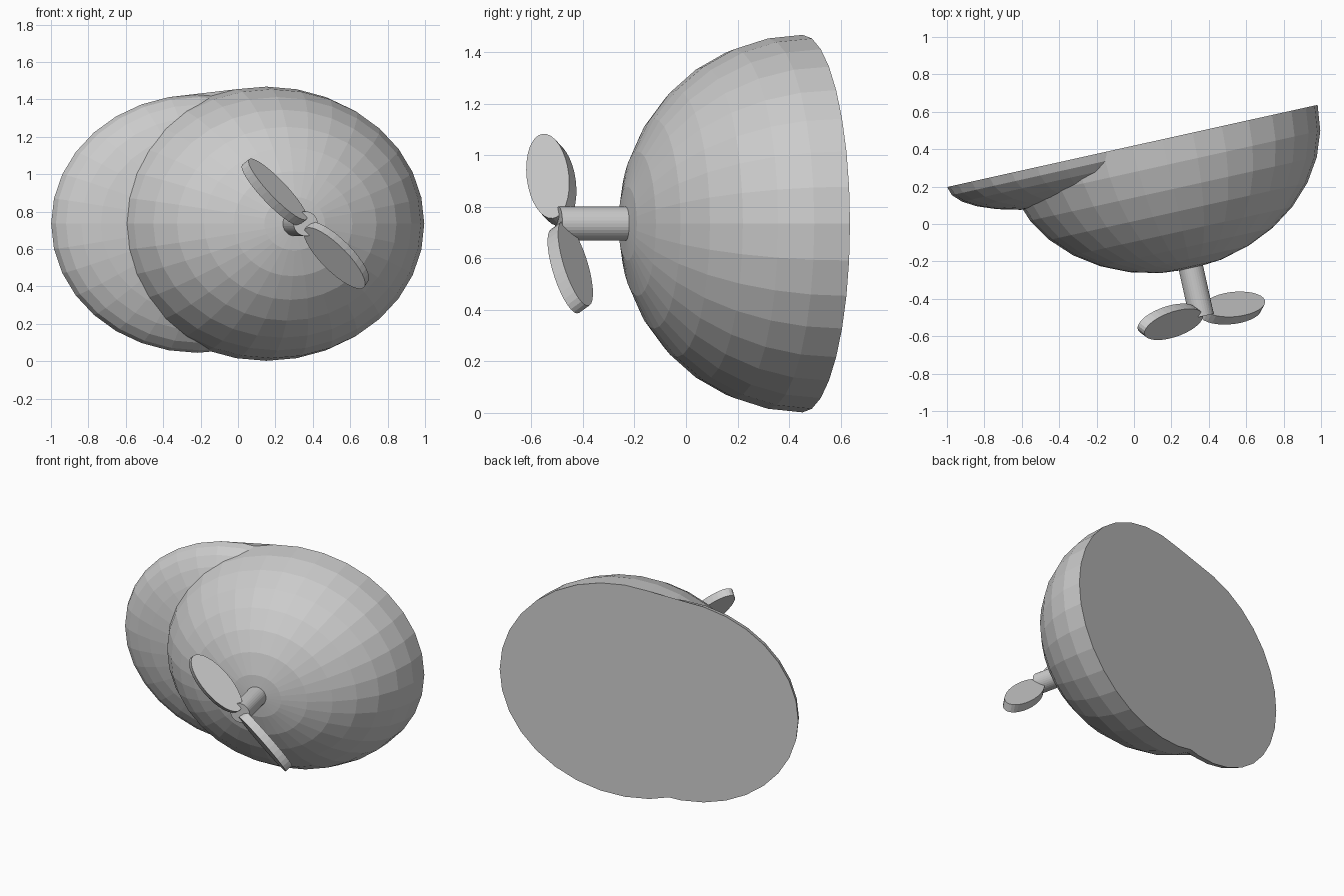
import bpy, bmesh
from math import radians
from mathutils import Matrix, Vector

if "Cube" in bpy.data.objects:
    bpy.data.objects.remove(bpy.data.objects["Cube"])

# Local frame: origin in the flat back face, -y along the shaft, then turned about z
FRAME = Matrix.Translation((0.152, 0.453, 0.735)) @ Matrix.Rotation(radians(12.5), 4, 'Z')
TO_Y = Matrix.Rotation(radians(90), 4, 'X')  # sends +z to -y


def make(name, bm):
    bmesh.ops.recalc_face_normals(bm, faces=bm.faces)
    me = bpy.data.meshes.new(name)
    bm.to_mesh(me)
    bm.free()
    ob = bpy.data.objects.new(name, me)
    bpy.context.collection.objects.link(ob)
    ob.matrix_world = FRAME
    return ob


def ellipsoid(name, x, half):
    bm = bmesh.new()
    bmesh.ops.create_uvsphere(
        bm, u_segments=32, v_segments=16, radius=1,
        matrix=Matrix.Translation((x, 0, 0)) @ Matrix.Diagonal((*half, 1)) @ TO_Y)
    return make(name, bm)


def cylinder(name, radius, depth, matrix):
    bm = bmesh.new()
    bmesh.ops.create_cone(bm, cap_ends=True, segments=32, radius1=radius,
                          radius2=radius, depth=depth, matrix=matrix)
    return make(name, bm)


# Body: deep dome joined to a shallow one
body = ellipsoid("domed_body", 0, (0.85, 0.71, 0.733))
side = ellipsoid("shallow_dome", -0.379, (0.80, 0.245, 0.69))
mod = body.modifiers.new("union", 'BOOLEAN')
mod.object = side
mod.operation = 'UNION'
mod.solver = 'EXACT'
bpy.context.view_layer.update()
joined = body.evaluated_get(bpy.context.evaluated_depsgraph_get())
bm = bmesh.new()
bm.from_mesh(joined.to_mesh())
body.modifiers.clear()
bpy.data.objects.remove(side)

# Slice off the back half and close it with a flat face
cut = bmesh.ops.bisect_plane(bm, geom=bm.verts[:] + bm.edges[:] + bm.faces[:], dist=1e-4,
                             plane_co=(0, 0, 0), plane_no=(0, 1, 0), clear_outer=True)
rim = [e for e in bm.edges if e.is_boundary]
bmesh.ops.holes_fill(bm, edges=rim, sides=0)
bmesh.ops.recalc_face_normals(bm, faces=bm.faces)
bm.to_mesh(body.data)
bm.free()

# Shaft
cylinder("shaft", 0.066, 0.32, Matrix.Translation((0, -0.81, 0)) @ TO_Y)

# Two pitched oval blades
for i, name in enumerate(("upper_blade", "lower_blade")):
    e = Vector((-0.7071, 0, 0.7071))   # along the blade
    t = Vector((0.7071, 0, 0.7071))    # across the blade
    n = Vector((0, -1, 0))
    pitch = radians(40)
    from math import sin, cos
    N = t * cos(pitch) + n * sin(pitch)
    w = N.cross(e)
    basis = Matrix((e, w, N)).transposed().to_4x4()
    spin = Matrix.Rotation(radians(180 * i), 4, 'Y')
    cylinder(name, 1, 1, Matrix.Translation((0, -0.962, 0)) @ spin
             @ Matrix.Translation(e * 0.24) @ basis
             @ Matrix.Diagonal((0.225, 0.09, 0.055, 1)))
